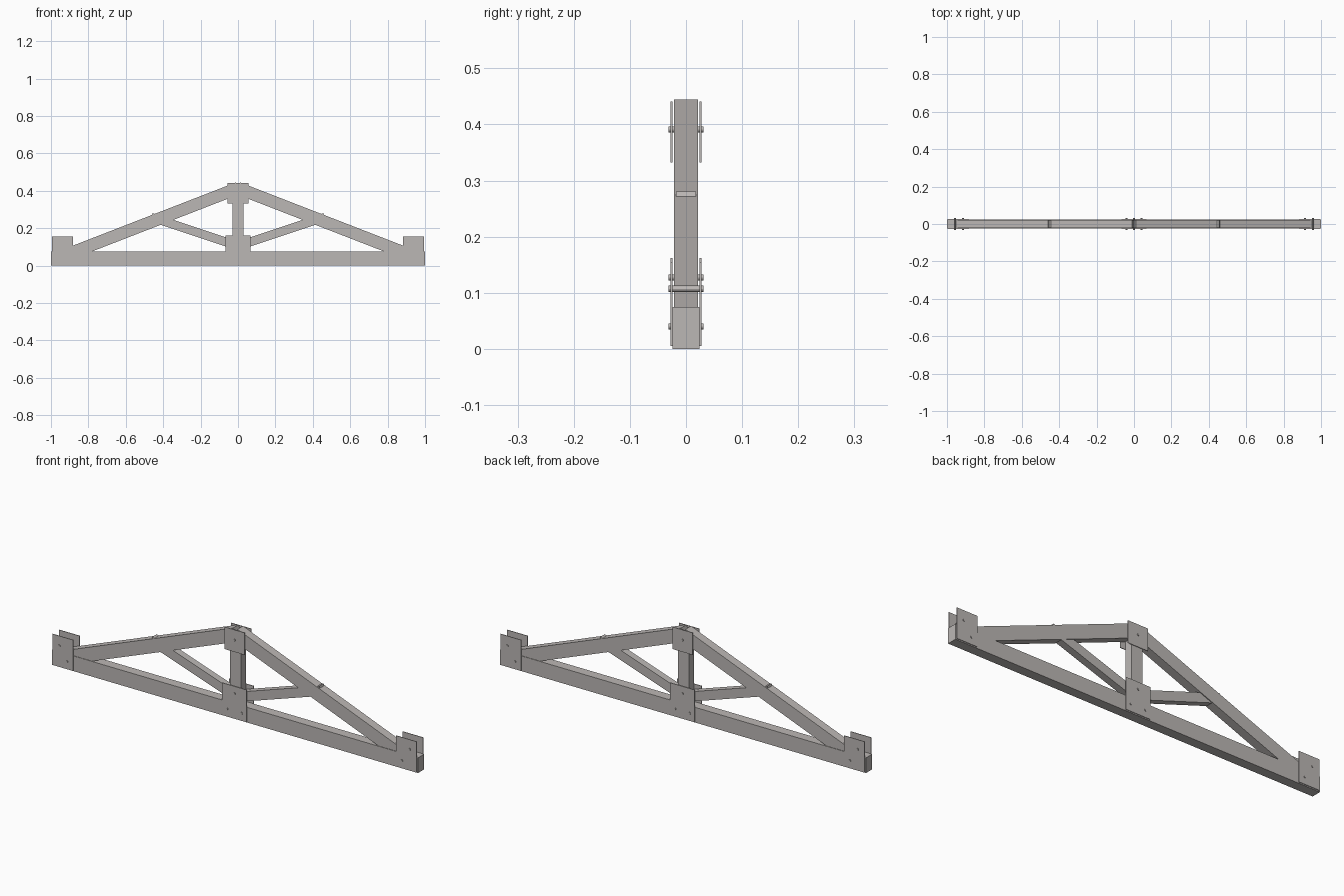
import bpy, math
from mathutils import Vector

if "Cube" in bpy.data.objects:
    bpy.data.objects.remove(bpy.data.objects["Cube"])

mat = bpy.data.materials.new("warm_grey")
mat.diffuse_color = (0.50, 0.475, 0.46, 1)
mat.use_nodes = True
mat.node_tree.nodes["Principled BSDF"].inputs["Base Color"].default_value = mat.diffuse_color


def finish(name):
    ob = bpy.context.object
    ob.name = name
    ob.data.materials.append(mat)
    return ob


def box(name, x0, x1, y0, y1, z0, z1):
    bpy.ops.mesh.primitive_cube_add(size=1)
    ob = finish(name)
    for v in ob.data.vertices:
        v.co = Vector(((x0 + x1) / 2 + v.co.x * (x1 - x0),
                       (y0 + y1) / 2 + v.co.y * (y1 - y0),
                       (z0 + z1) / 2 + v.co.z * (z1 - z0)))
    return ob


def beam(name, a, b, depth, width):
    # square-ended timber along the line a-b in the x-z plane
    dx, dz = b[0] - a[0], b[1] - a[1]
    length = math.hypot(dx, dz)
    ob = box(name, -length / 2, length / 2, -width / 2, width / 2, -depth / 2, depth / 2)
    ob.location = ((a[0] + b[0]) / 2, 0, (a[1] + b[1]) / 2)
    ob.rotation_euler = (0, -math.atan2(dz, dx), 0)
    return ob


def bolt(name, x, z):
    # bolt through both plates, ends showing on each side
    bpy.ops.mesh.primitive_cylinder_add(vertices=12, radius=0.0055, depth=0.062,
                                        location=(x, 0, z),
                                        rotation=(math.pi / 2, 0, 0))
    finish(name)
    bpy.ops.object.shade_smooth_by_angle()


def plates(name, x0, x1, z0, z1):
    for side, s in (("front", -1), ("back", 1)):
        y = sorted((s * 0.0245, s * 0.0275))
        box(f"{name}_plate_{side}", x0, x1, y[0], y[1], z0, z1)


# timbers
box("bottom_chord", -1, 1, -0.024, 0.024, 0, 0.075)
box("king_post", -0.03, 0.03, -0.0205, 0.0205, 0.07, 0.40)
for side, s in (("left", -1), ("right", 1)):
    beam("rafter_" + side, (s * 0.97, 0.0375), (0, 0.414), 0.066, 0.043)
    beam("strut_" + side, (0, 0.105), (s * 0.463, 0.259), 0.046, 0.035)

    # heel plates and bolts
    plates("heel_" + side, *sorted((s * 0.995, s * 0.882)), 0.005, 0.155)
    bolt("heel_bolt_upper_" + side, s * 0.957, 0.107)
    bolt("heel_bolt_lower_" + side, s * 0.915, 0.04)
    bolt("centre_bolt_" + side, s * 0.04, 0.04)

# apex and centre joints
plates("apex", -0.055, 0.055, 0.332, 0.441)
plates("centre", -0.067, 0.067, 0.005, 0.162)
bolt("apex_bolt", 0, 0.391)
bolt("centre_bolt_upper", 0, 0.127)
